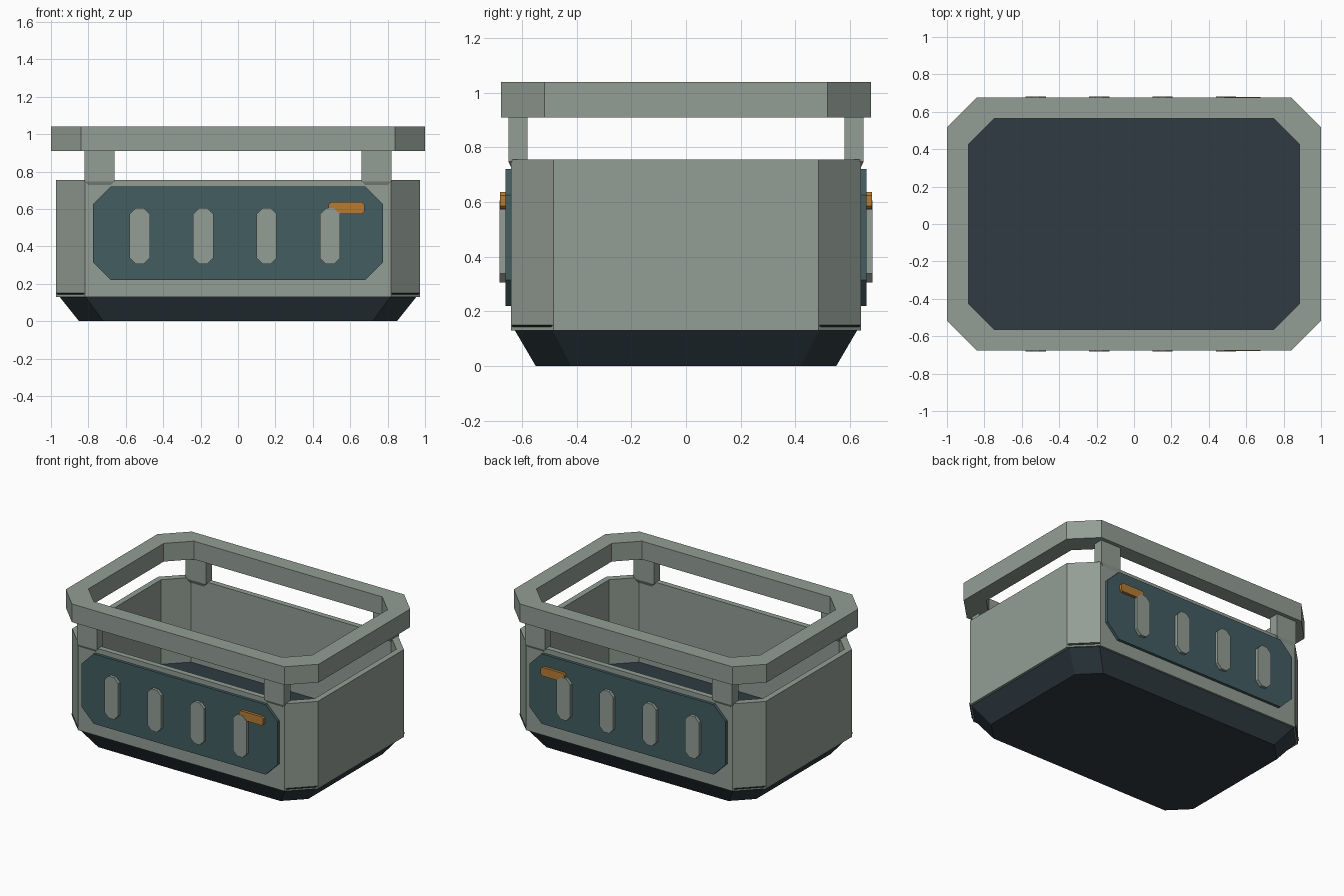
import bpy
import bmesh

cube = bpy.data.objects.get("Cube")
if cube:
    bpy.data.objects.remove(cube, do_unlink=True)


def material(name, rgb):
    m = bpy.data.materials.new(name)
    m.use_nodes = True
    m.diffuse_color = (*rgb, 1)
    m.node_tree.nodes["Principled BSDF"].inputs["Base Color"].default_value = (*rgb, 1)
    return m


GREY = material("sage grey", (0.29, 0.34, 0.30))
TEAL = material("dark teal", (0.055, 0.11, 0.12))
DARK = material("slate black", (0.028, 0.044, 0.054))
ORANGE = material("amber", (0.46, 0.20, 0.035))


def octagon(hx, hy, c):
    """Rectangle of half sizes hx, hy with corners cut by c."""
    return [(hx, c - hy), (hx, hy - c), (hx - c, hy), (c - hx, hy),
            (-hx, hy - c), (-hx, c - hy), (c - hx, -hy), (hx - c, -hy)]


def finish(name, bm, mat):
    bmesh.ops.recalc_face_normals(bm, faces=bm.faces)
    mesh = bpy.data.meshes.new(name)
    bm.to_mesh(mesh)
    bm.free()
    mesh.materials.append(mat)
    ob = bpy.data.objects.new(name, mesh)
    bpy.context.collection.objects.link(ob)
    return ob


def bridge(bm, a, b):
    for i in range(len(a)):
        j = (i + 1) % len(a)
        bm.faces.new((a[i], a[j], b[j], b[i]))


def loft(name, mat, rings, closed_loop=False):
    """Join rings of points; cap the ends or connect last ring to first."""
    bm = bmesh.new()
    loops = [[bm.verts.new(p) for p in ring] for ring in rings]
    for a, b in zip(loops, loops[1:]):
        bridge(bm, a, b)
    if closed_loop:
        bridge(bm, loops[-1], loops[0])
    else:
        bm.faces.new(loops[0])
        bm.faces.new(loops[-1])
    return finish(name, bm, mat)


def level(hx, hy, c, z):
    return [(x, y, z) for x, y in octagon(hx, hy, c)]


def tube(name, outer, inner, z0, z1):
    return loft(name, GREY, [level(*outer, z0), level(*outer, z1),
                             level(*inner, z1), level(*inner, z0)], True)


def plate(name, mat, x, z, hx, hz, c, y0, y1, side):
    """Cut-corner plate facing the front (side -1) or back (side 1)."""
    outline = octagon(hx, hz, c)
    return loft(name, mat, [[(x + px, side * y, z + pz) for px, pz in outline]
                            for y in (y0, y1)])


# Tapered base, whose top is the inside floor
loft("base", DARK, [level(0.85, 0.55, 0.13, 0), level(0.97, 0.638, 0.14, 0.15)])

# Open box walls and raised rim
tube("body_wall", (0.972, 0.64, 0.155), (0.93, 0.60, 0.14), 0.13, 0.755)
tube("top_rim", (1.0, 0.677, 0.16), (0.885, 0.565, 0.14), 0.91, 1.04)

for side, label in ((-1, "front"), (1, "back")):
    # Side panel with ribs and an accent bar
    plate(label + "_panel", TEAL, 0, 0.47, 0.775, 0.25, 0.095, 0.63, 0.66, side)
    for i in range(4):
        plate(f"{label}_rib_{i + 1}", GREY, -0.525 + 0.339 * i, 0.455,
              0.054, 0.15, 0.033, 0.65, 0.682, side)
    plate(label + "_accent_bar", ORANGE, 0.58, 0.605,
          0.095, 0.031, 0.012, 0.65, 0.68, side)

    # Posts carrying the rim, with cut lower corners
    for sx, hand in ((-1, "right"), (1, "left")):
        x0, x1, c = 0.66, 0.82, 0.028
        y0, y1 = 0.58, 0.65
        loft(f"{label}_{hand}_post", GREY, [
            [(sx * x, side * y, z) for x, y in
             ((x0 + k, y0 + k * 0.5), (x1 - k, y0 + k * 0.5),
              (x1 - k, y1 - k * 0.5), (x0 + k, y1 - k * 0.5))]
            for k, z in ((c, 0.72), (0, 0.72 + c), (0, 0.92))])
